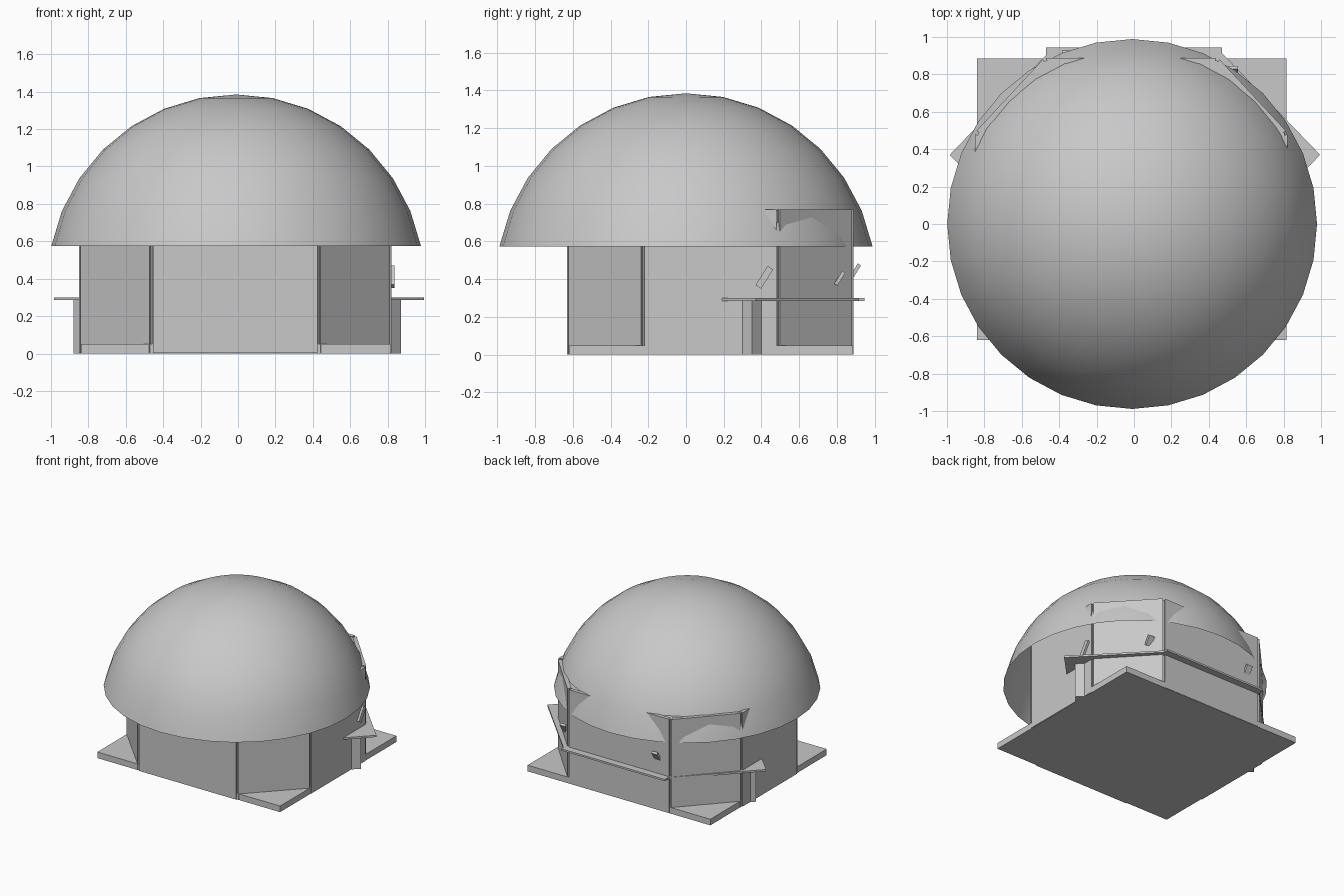
import bpy, bmesh, math
from mathutils import Matrix, Vector

cube = bpy.data.objects.get("Cube")
if cube:
    bpy.data.objects.remove(cube, do_unlink=True)

grey = bpy.data.materials.new("plain grey")
grey.use_nodes = True
grey.diffuse_color = (0.58, 0.58, 0.58, 1)
grey.node_tree.nodes["Principled BSDF"].inputs["Base Color"].default_value = (0.58, 0.58, 0.58, 1)


def add_object(name, bm):
    bmesh.ops.recalc_face_normals(bm, faces=bm.faces)
    mesh = bpy.data.meshes.new(name)
    bm.to_mesh(mesh)
    bm.free()
    mesh.materials.append(grey)
    obj = bpy.data.objects.new(name, mesh)
    bpy.context.collection.objects.link(obj)
    return obj


def prism(name, outline, z0, z1):
    """Upright solid from a plan outline."""
    bm = bmesh.new()
    face = bm.faces.new([bm.verts.new((x, y, z0)) for x, y in outline])
    top = bmesh.ops.extrude_face_region(bm, geom=[face])["geom"]
    verts = [v for v in top if isinstance(v, bmesh.types.BMVert)]
    bmesh.ops.translate(bm, verts=verts, vec=(0, 0, z1 - z0))
    return add_object(name, bm)


def box(name, center, size, rotation):
    bm = bmesh.new()
    place = Matrix.Translation(center) @ rotation @ Matrix.Diagonal((*size, 1))
    bmesh.ops.create_cube(bm, size=1, matrix=place)
    return add_object(name, bm)


# Floor slab
prism("floor_slab", [(-0.84, -0.62), (0.815, -0.62), (0.815, 0.885), (-0.84, 0.885)], 0, 0.05)

# Eight-sided wall: inner core with one panel per side, leaving narrow corner grooves
MID = -0.015
WALL_TOP = 0.77
half = [(0.45, -0.63), (0.835, -0.23), (0.835, 0.49), (0.465, 0.888)]
corners = [Vector((MID + x, y)) for x, y in half]
corners += [Vector((MID - x, y)) for x, y in reversed(half)]
centre = Vector((MID, 0.13))
prism("wall_core", [centre + (c - centre) * 0.982 for c in corners], 0.01, WALL_TOP - 0.005)
for i, a in enumerate(corners):
    b = corners[(i + 1) % len(corners)]
    along = (b - a).normalized()
    inward = Vector((-along.y, along.x)) * 0.03
    p, q = a + along * 0.01, b - along * 0.01
    prism(f"wall_panel_{i + 1}", [p, q, q + inward - along * 0.01, p + inward + along * 0.01],
          0.002, WALL_TOP)

# Dome: the upper rings of a sphere, open underneath
RADIUS, DOME_Z = 1.008, 0.377
bm = bmesh.new()
bmesh.ops.create_uvsphere(bm, u_segments=32, v_segments=16, radius=RADIUS)
rim = RADIUS * math.cos(math.radians(78.75))
low = [v for v in bm.verts if v.co.z < rim - 0.01]
bmesh.ops.delete(bm, geom=low, context="VERTS")
bmesh.ops.translate(bm, verts=bm.verts, vec=(-0.01, 0, DOME_Z))
dome = add_object("dome_roof", bm)
for poly in dome.data.polygons:
    poly.use_smooth = True

# Counter around the back and both rear diagonals, with a post under each end
prism("back_counter", [(-0.47, 0.65), (0.47, 0.65), (0.47, 0.945), (-0.47, 0.945)], 0.285, 0.30)
for side, name in ((1, "left"), (-1, "right")):
    shift = 0.005
    outline = [(0.445, 0.935), (0.99, 0.37), (0.775, 0.15), (0.25, 0.74)]
    prism(f"{name}_counter", [(side * x + shift, y) for x, y in outline], 0.285, 0.30)
    box(f"{name}_counter_post", (side * 0.805 - 0.005, 0.35, 0.1425), (0.1, 0.1, 0.285),
        Matrix.Rotation(math.pi / 4, 4, "Z"))

# Small tilted slats poking out of the walls
tilt = Matrix.Rotation(math.radians(-32), 4, "X")
box("left_slat", (0.82, 0.415, 0.41), (0.035, 0.035, 0.12), tilt)
box("diagonal_slat", (0.53, 0.815, 0.405), (0.05, 0.02, 0.08), tilt)
box("back_slat", (-0.36, 0.895, 0.44), (0.05, 0.02, 0.09), tilt)
